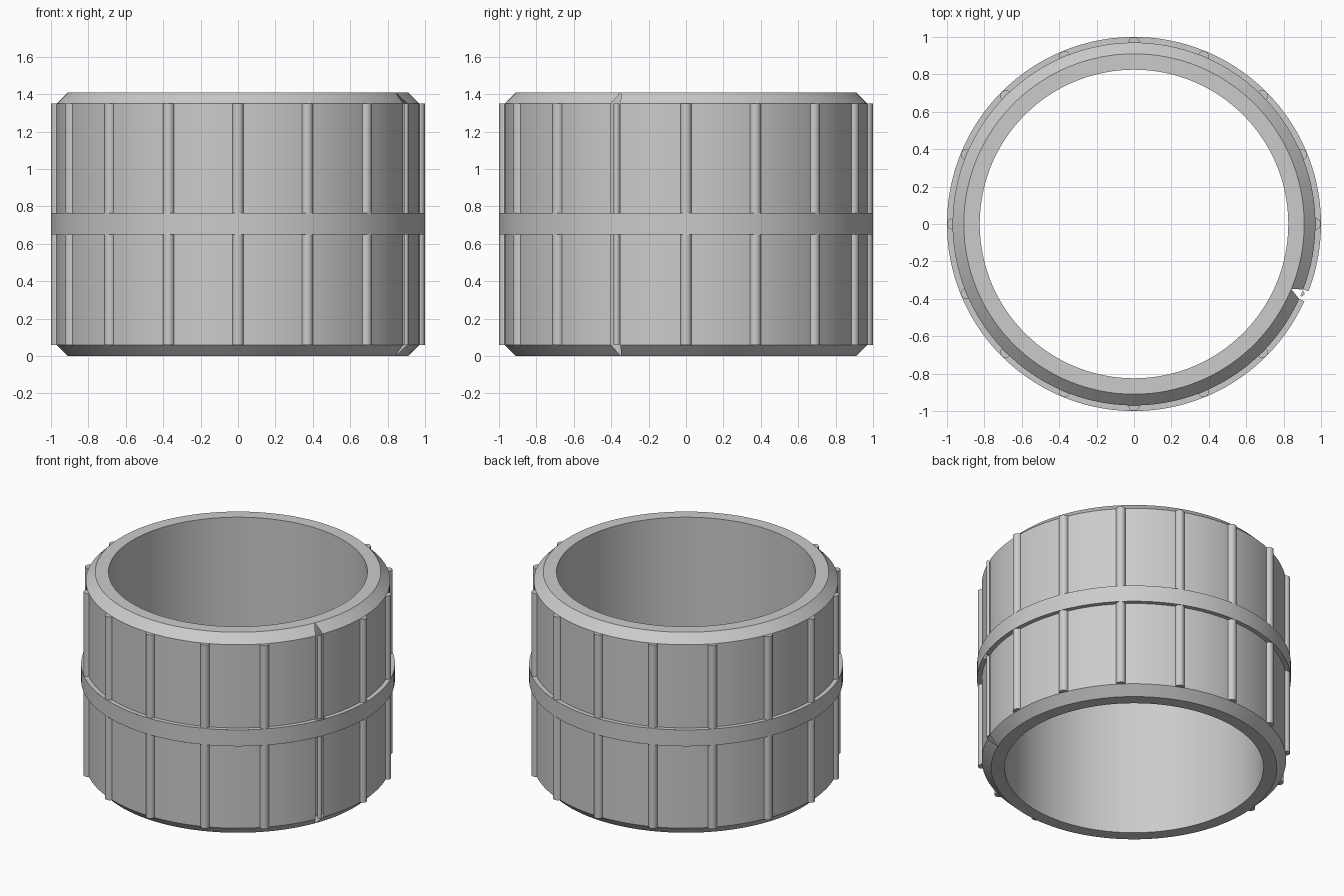
import bpy, bmesh
from math import sin, cos, pi, radians

cube = bpy.data.objects.get("Cube")
if cube:
    bpy.data.objects.remove(cube, do_unlink=True)

grey = bpy.data.materials.new("plain grey")
grey.use_nodes = True
COLOUR = (0.6, 0.6, 0.6, 1)
grey.diffuse_color = COLOUR
grey.node_tree.nodes["Principled BSDF"].inputs["Base Color"].default_value = COLOUR

HEIGHT, BEVEL = 1.41, 0.06
BORE, RIM, WALL, BAND = 0.825, 0.91, 0.97, 1.0
BAND_LOW, BAND_HIGH = 0.65, 0.765
SLIT = -22.5              # direction of the split in the outer skin
SLIT_A, SLIT_B = -24.4, -21.1
SEGMENTS = 128


def finish(name, bm):
    mesh = bpy.data.meshes.new(name)
    bm.to_mesh(mesh)
    bm.free()
    mesh.materials.append(grey)
    obj = bpy.data.objects.new(name, mesh)
    bpy.context.collection.objects.link(obj)
    bpy.ops.object.select_all(action='DESELECT')
    obj.select_set(True)
    bpy.context.view_layer.objects.active = obj
    bpy.ops.object.shade_smooth_by_angle(angle=radians(30))
    return obj


def revolve(bm, rows):
    """Sweep rows of (radius, z, start, end) in degrees around the axis."""
    grid = []
    for r, z, a, b in rows:
        angles = [radians(a + (b - a) * i / SEGMENTS) for i in range(SEGMENTS + 1)]
        grid.append([bm.verts.new((r * cos(t), r * sin(t), z)) for t in angles])
    for low, high in zip(grid, grid[1:]):
        for i in range(SEGMENTS):
            bm.faces.new((low[i], low[i + 1], high[i + 1], high[i]))
    bmesh.ops.remove_doubles(bm, verts=bm.verts, dist=0.0001)


def closed(r, z):
    return (r, z, SLIT, SLIT + 360)


def split(r, z):
    return (r, z, SLIT_B, SLIT_A + 360)


# Inner bore with the flat end rims
bm = bmesh.new()
revolve(bm, [closed(RIM, HEIGHT), closed(BORE, HEIGHT), closed(BORE, 0), closed(RIM, 0)])
finish("bore_and_rims", bm)

# Outer skin with bevels, open along a narrow slit
bm = bmesh.new()
revolve(bm, [closed(RIM, 0), split(WALL, BEVEL),
             split(WALL, HEIGHT - BEVEL), closed(RIM, HEIGHT)])
finish("outer_wall", bm)

# Raised middle band: unbroken face, ledges interrupted at the slit
bm = bmesh.new()
revolve(bm, [closed(BAND, BAND_LOW), closed(BAND, BAND_HIGH)])
revolve(bm, [split(WALL, BAND_LOW), split(BAND, BAND_LOW)])
revolve(bm, [split(BAND, BAND_HIGH), split(WALL, BAND_HIGH)])
finish("middle_band", bm)


def rib(bm, angle, z0, z1, half_width, centre):
    """Half-round vertical bar with its flat side against the wall."""
    t = radians(angle)
    rings = []
    for z in (z0, z1):
        ring = []
        for i in range(9):
            p = -pi / 2 + pi * i / 8
            out, side = centre + half_width * cos(p), half_width * sin(p)
            ring.append(bm.verts.new((out * cos(t) - side * sin(t),
                                      out * sin(t) + side * cos(t), z)))
        rings.append(ring)
    low, high = rings
    for i in range(9):
        j = (i + 1) % 9
        bm.faces.new((low[i], low[j], high[j], high[i]))
    bm.faces.new(low[::-1])
    bm.faces.new(high)


# Sixteen ribs above and below the band, slimmer inside the slit
for name, z0, z1 in (("lower_ribs", BEVEL, BAND_LOW),
                     ("upper_ribs", BAND_HIGH, HEIGHT - BEVEL)):
    bm = bmesh.new()
    for k in range(16):
        in_slit = k == 15
        rib(bm, k * 22.5, z0, z1, 0.016 if in_slit else 0.03, WALL - 0.001)
    finish(name, bm)
